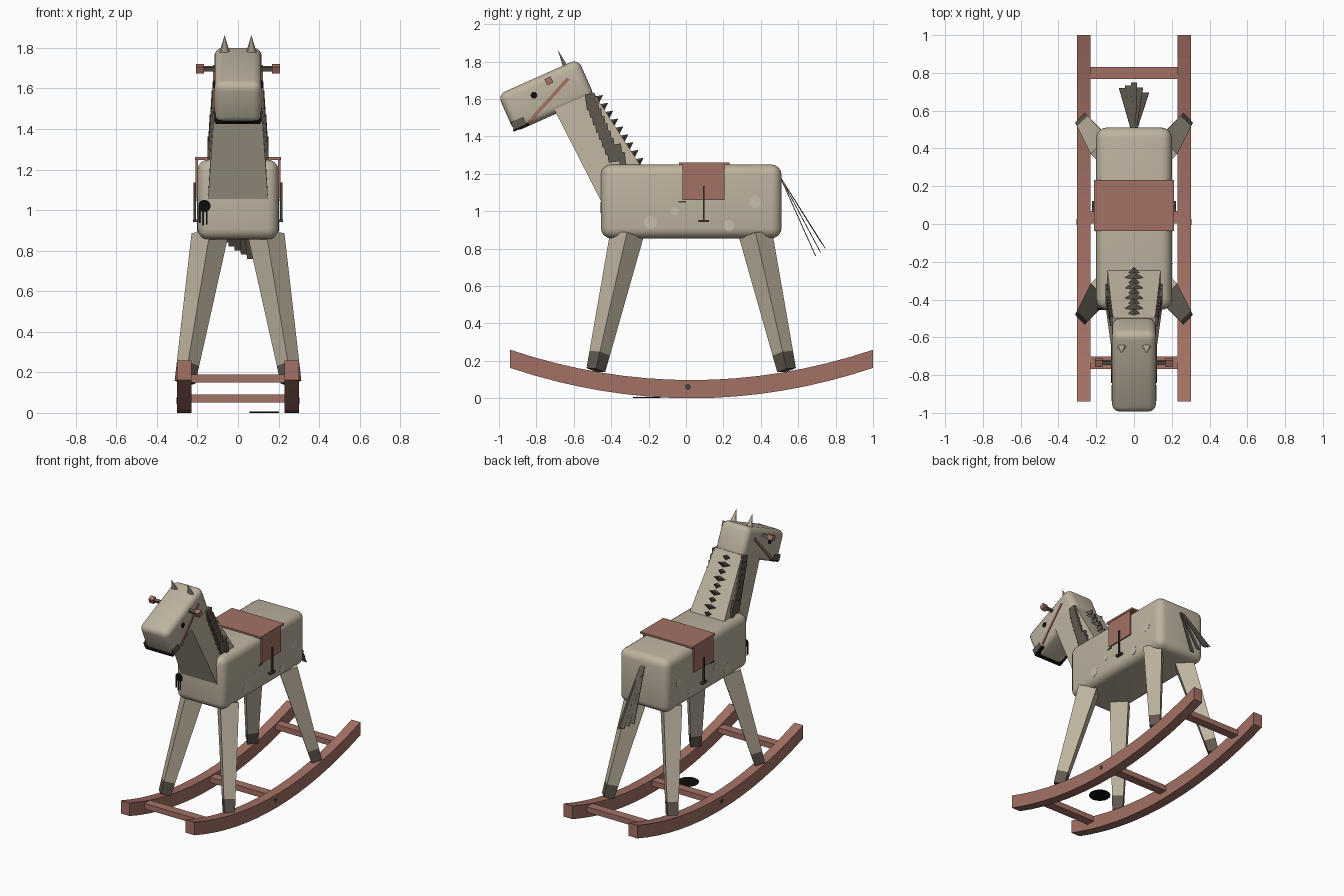
import bpy, bmesh
from math import radians, sin, cos, pi
from mathutils import Matrix, Vector

cube = bpy.data.objects.get("Cube")
if cube:
    bpy.data.objects.remove(cube)


def material(name, *rgb):
    m = bpy.data.materials.new(name)
    m.use_nodes = True
    m.diffuse_color = (*rgb, 1)
    m.node_tree.nodes["Principled BSDF"].inputs["Base Color"].default_value = (*rgb, 1)
    return m


BEIGE = material("pale beige", .51, .45, .345)
SPOT = material("light beige", .57, .51, .40)
RED = material("dusty red", .37, .165, .13)
BROWN = material("dark brown", .12, .098, .08)
IRON = material("dark iron", .06, .052, .045)
BLACK = material("black", .004, .004, .004)
SIDES = (("left", 1), ("right", -1))


def finish(name, bm, *mats, smooth=False):
    bmesh.ops.recalc_face_normals(bm, faces=bm.faces[:])
    mesh = bpy.data.meshes.new(name)
    bm.to_mesh(mesh)
    bm.free()
    for m in mats:
        mesh.materials.append(m)
    ob = bpy.data.objects.new(name, mesh)
    bpy.context.collection.objects.link(ob)
    if smooth:
        bpy.ops.object.select_all(action='DESELECT')
        ob.select_set(True)
        bpy.context.view_layer.objects.active = ob
        bpy.ops.object.shade_smooth_by_angle(angle=radians(40))
    return ob


def box(name, size, loc, mat, tilt=0, bevel=0):
    bm = bmesh.new()
    bmesh.ops.create_cube(bm, size=1)
    bmesh.ops.scale(bm, vec=size, verts=bm.verts)
    if bevel:
        bmesh.ops.bevel(bm, geom=bm.edges[:], offset=bevel, segments=4,
                        profile=.5, affect='EDGES')
    bm.transform(Matrix.Translation(loc) @ Matrix.Rotation(radians(tilt), 4, 'X'))
    return finish(name, bm, mat, smooth=bevel > 0)


def disc(name, radius, loc, axis, mat, depth=.008):
    bm = bmesh.new()
    bmesh.ops.create_cone(bm, cap_ends=True, segments=16, radius1=radius,
                          radius2=radius, depth=depth)
    turn = Vector(axis).to_track_quat('Z', 'Y').to_matrix().to_4x4()
    bm.transform(Matrix.Translation(loc) @ turn)
    return finish(name, bm, mat)


def hexahedron(name, lower, upper, mat):
    """Solid between two rings of four points."""
    bm = bmesh.new()
    a, b = [[bm.verts.new(p) for p in ring] for ring in (lower, upper)]
    bm.faces.new(a)
    bm.faces.new(b)
    for i in range(4):
        j = (i + 1) % 4
        bm.faces.new((a[i], a[j], b[j], b[i]))
    return finish(name, bm, mat)


# Body and neck
box("body", (.4, .965, .395), (0, .028, 1.052), BEIGE, bevel=.055)


def neck_ring(w, front, back):
    return [(-w, *front), (w, *front), (w, *back), (-w, *back)]


hexahedron("neck", neck_ring(.152, (-.427, 1), (-.15, 1.1)),
           neck_ring(.112, (-.715, 1.565), (-.497, 1.636)), BEIGE)

# Head, with details placed in its tilted frame
TILT = 24


def on_head(x, u, w):
    c, s = cos(radians(TILT)), sin(radians(TILT))
    return (x, -.747 - u * c - w * s, 1.618 - u * s + w * c)


box("head", (.234, .47, .22), on_head(0, 0, 0), BEIGE, TILT, bevel=.042)
box("mouth", (.222, .09, .012), on_head(0, .192, -.1), BLACK, TILT)
box("handle_bar", (.36, .02, .02), (0, -.733, 1.697), BROWN, TILT)
for side, s in SIDES:
    box(side + "_handle_cap", (.038, .036, .036), (s * .187, -.733, 1.697), RED, TILT)
    disc(side + "_eye", .018, (s * .117, -.813, 1.62), (1, 0, 0), BLACK)
    box(side + "_nostril", (.009, .075, .045), on_head(s * .115, .195, -.075), BROWN, TILT)
    box(side + "_strap", (.009, .308, .018), (s * .118, -.733, 1.595), RED, 48)
    bm = bmesh.new()
    bmesh.ops.create_cone(bm, cap_ends=True, segments=8, radius1=.028, radius2=0, depth=.1)
    bmesh.ops.scale(bm, vec=(1, .45, 1), verts=bm.verts)
    bm.transform(Matrix.Translation((s * .066, -.665, 1.817))
                 @ Matrix.Rotation(radians(TILT), 4, 'X'))
    finish(side + "_ear", bm, BEIGE)

# Mane: tufts down the neck ridge and overlapping locks on both sides
for i in range(9):
    y, z = -.475 + i * .027, 1.602 - i * .042
    w = .03 + .02 * (i % 2)
    ridge = [(-w, y, z), (0, y - .012, z + .012), (w, y, z), (0, y + .012, z - .02)]
    tip = [(x * .1, y + .03, z + .018 + .1 * (q - z)) for x, p, q in ridge]
    hexahedron("mane_tuft", ridge, tip, BROWN)
for side, s in SIDES:
    for i in range(8):
        z = 1.585 - i * .04
        box(side + "_mane_lock", (.018, .055, .085),
            (s * (.158 - .084 * (z - 1.1)), -.508 + i * .0165, z), BROWN, 8)
    for i in range(2):
        box(side + "_mane_end", (.018, .035, .08),
            (s * .142, -.36 + i * .02, 1.32 - i * .045), BROWN, 8)

# Tail strands fanning out
for i in range(5):
    k = i - 2
    x, y, z = k * .031, .755 - .02 * abs(k) - .006 * i, .84 - .02 * i
    top = [(k * .004 + dx, .5 + dy, 1.185) for dx, dy in
           ((-.009, 0), (.009, 0), (.009, .005), (-.009, .005))]
    end = [(x + dx, y + dy, z) for dx, dy in
           ((-.017, 0), (.017, 0), (.017, .005), (-.017, .005))]
    hexahedron("tail_strand", top, end, BROWN)

# Tapered, splayed legs with dark hooves
for end, f in (("front", -1), ("back", 1)):
    for side, s in SIDES:
        mid = .028
        top = Vector((s * .14, mid + f * .345, .873))
        foot = Vector((s * .262, mid + f * .51, .15))
        axis = top - foot
        bm = bmesh.new()
        rings = []
        for t, r in ((0, .051), (.125, .056), (1, .09)):
            c = foot + axis * t
            turn = Vector((0, 0, 1)).rotation_difference(axis)
            rings.append([bm.verts.new(c + turn @ Vector(
                (r * cos(a * pi / 2), r * sin(a * pi / 2), 0))) for a in range(4)])
        bm.faces.new(rings[0]).material_index = 1
        bm.faces.new(rings[2])
        for n in range(2):
            for i in range(4):
                j = (i + 1) % 4
                face = bm.faces.new((rings[n][i], rings[n][j],
                                     rings[n + 1][j], rings[n + 1][i]))
                face.material_index = 1 - n
        finish(f"{end}_{side}_leg", bm, BEIGE, BROWN)

# Curved rockers and their crossbars
STEPS = 16
for side, s in SIDES:
    bm = bmesh.new()
    rings = []
    for i in range(STEPS + 1):
        t = 2 * i / STEPS - 1
        y, z = .03 + .97 * t, .162 * t * t
        rings.append([bm.verts.new((s * x, y, z + h)) for x, h in
                      ((.23, 0), (.302, 0), (.302, .097), (.23, .097))])
    bm.faces.new(rings[0])
    bm.faces.new(rings[-1])
    for a, b in zip(rings, rings[1:]):
        for i in range(4):
            j = (i + 1) % 4
            bm.faces.new((a[i], a[j], b[j], b[i]))
    finish(side + "_rocker", bm, RED)
    disc(side + "_rocker_peg", .016, (s * .3, .01, .06), (1, 0, 0), IRON)
for name, y, z in (("front", -.735, .17), ("middle", .035, .07), ("back", .8, .17)):
    box(name + "_crossbar", (.47, .065, .04), (0, y, z), RED)

# Saddle cloth, stirrups and coat spots
box("saddle_top", (.426, .27, .014), (0, .097, 1.254), RED)
for side, s in SIDES:
    box(side + "_saddle_flap", (.012, .225, .19), (s * .204, .093, 1.155), RED)
    box(side + "_stirrup_strap", (.012, .01, .19), (s * .213, .095, 1.04), IRON)
    box(side + "_stirrup_tread", (.03, .055, .012), (s * .208, .095, .948), IRON)
    box(side + "_girth_end", (.01, .04, .008), (s * .2, -.02, 1.05), IRON)
    for y, z, r in ((-.19, .94, .035), (-.06, 1, .022), (.23, .925, .03), (.37, 1.05, .032)):
        disc(side + "_spot", r, (s * .198, y, z), (1, 0, 0), SPOT, .006)

# Dark stain with drips on the chest, and a puddle on the floor
disc("chest_stain", .03, (-.165, -.452, 1.02), (0, 1, 0), BLACK)
for k, drop in enumerate((.07, .085, .08, .1)):
    box("stain_drip", (.008, .008, drop), (-.19 + k * .018, -.45, 1.01 - drop / 2), BLACK)
disc("floor_puddle", .073, (.13, -.21, .003), (0, 0, 1), BLACK, .006)
